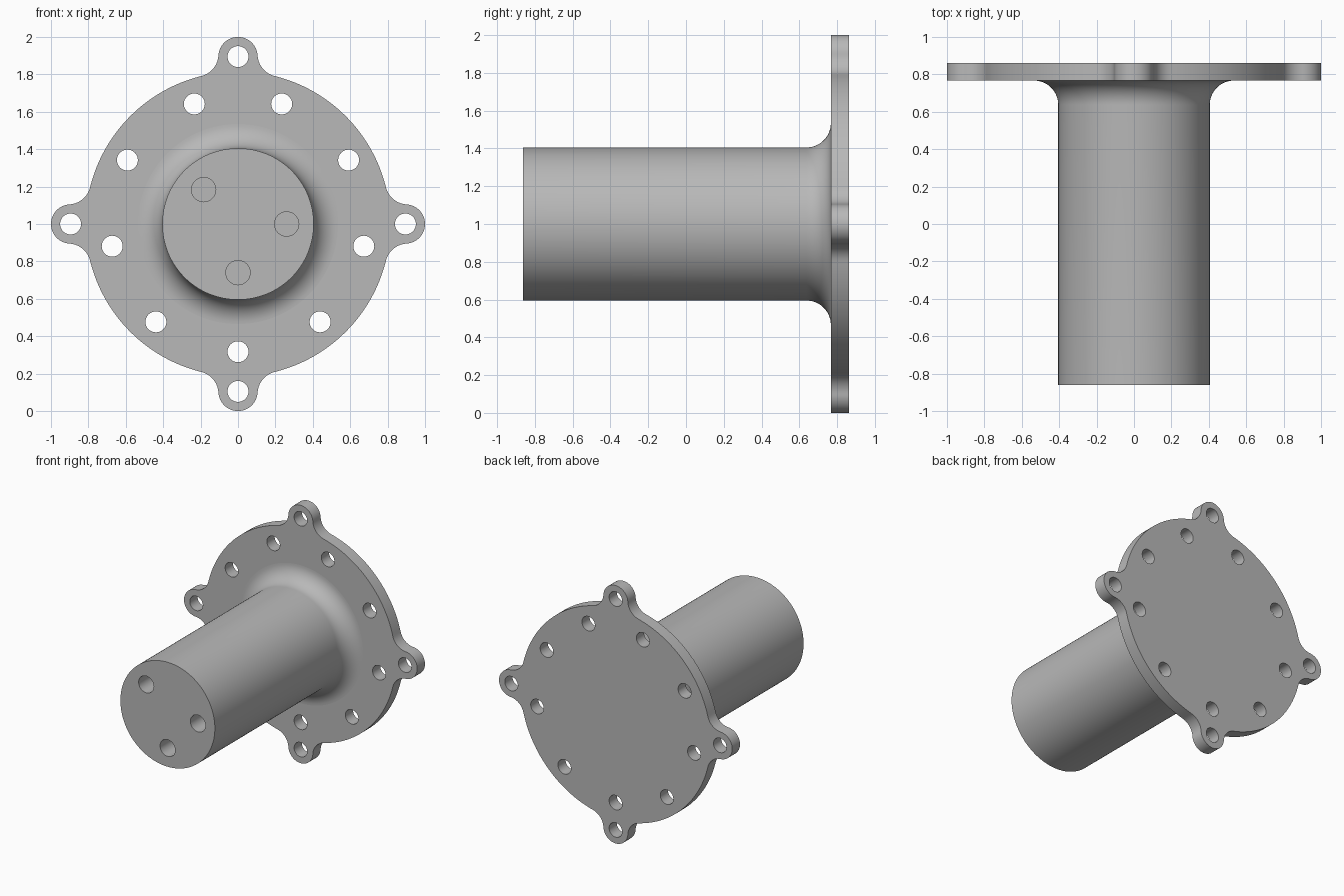
import bpy, bmesh, math
from mathutils import Vector, Matrix

cube = bpy.data.objects.get("Cube")
if cube:
    bpy.data.objects.remove(cube, do_unlink=True)

FRONT, FLANGE, BACK = -0.862, 0.767, 0.862   # depth stations along y
AXIS_Z = 1.0
DISC_R, EAR_AT, EAR_R, BLEND_R = 0.815, 0.895, 0.105, 0.12
TUBE_R, ROOT_R = 0.405, 0.13

steel = bpy.data.materials.new("steel grey")
steel.use_nodes = True
steel.diffuse_color = (0.48, 0.48, 0.48, 1)
steel.node_tree.nodes["Principled BSDF"].inputs["Base Color"].default_value = steel.diffuse_color


def make_object(name, bm):
    bmesh.ops.recalc_face_normals(bm, faces=bm.faces)
    mesh = bpy.data.meshes.new(name)
    bm.to_mesh(mesh)
    bm.free()
    mesh.materials.append(steel)
    obj = bpy.data.objects.new(name, mesh)
    bpy.context.collection.objects.link(obj)
    return obj


def arc(cx, cy, r, a0, a1, n):
    return [Vector((cx + r * math.cos(a0 + (a1 - a0) * i / n),
                    cy + r * math.sin(a0 + (a1 - a0) * i / n))) for i in range(n + 1)]


def polar(r, degrees):
    a = math.radians(degrees)
    return r * math.cos(a), r * math.sin(a)


def drill(target, centres, r, y0, y1):
    """Cut round holes along y, then smooth the part."""
    bm = bmesh.new()
    for x, z in centres:
        place = Matrix.Translation((x, (y0 + y1) / 2, AXIS_Z + z)) @ Matrix.Rotation(math.pi / 2, 4, 'X')
        bmesh.ops.create_cone(bm, cap_ends=True, segments=40, radius1=r, radius2=r,
                              depth=y1 - y0, matrix=place)
    cutter = make_object("hole_cutter", bm)
    cutter.hide_render = True
    mod = target.modifiers.new("holes", 'BOOLEAN')
    mod.operation, mod.solver, mod.object = 'DIFFERENCE', 'EXACT', cutter
    bpy.ops.object.select_all(action='DESELECT')
    target.select_set(True)
    bpy.context.view_layer.objects.active = target
    bpy.ops.object.modifier_apply(modifier=mod.name)
    bpy.data.objects.remove(cutter, do_unlink=True)
    bpy.ops.object.shade_smooth_by_angle(angle=math.radians(30))


# Flange outline: one quarter (ear, blends, rim), repeated four times
reach, ear_reach = DISC_R + BLEND_R, EAR_R + BLEND_R
turn = math.acos((reach**2 + EAR_AT**2 - ear_reach**2) / (2 * reach * EAR_AT))
bx, by = reach * math.cos(turn), reach * math.sin(turn)
contact = math.atan2(by, bx - EAR_AT)
quarter = arc(EAR_AT, 0, EAR_R, -contact, contact, 32)
quarter += arc(bx, by, BLEND_R, contact + math.pi, turn + math.pi, 12)[1:] \
    if contact < turn else arc(bx, by, BLEND_R, contact - math.pi, turn - math.pi, 12)[1:]
quarter += arc(0, 0, DISC_R, turn, math.pi / 2 - turn, 32)[1:]
quarter += [Vector((p.y, p.x)) for p in
            reversed(arc(bx, by, BLEND_R, contact - math.pi, turn - math.pi, 12)[1:-1])]

bm = bmesh.new()
ring = []
for k in range(4):
    for p in quarter:
        q = Matrix.Rotation(k * math.pi / 2, 2) @ p
        ring.append(bm.verts.new((q.x, FLANGE, AXIS_Z + q.y)))
face = bm.faces.new(ring)
extruded = bmesh.ops.extrude_face_region(bm, geom=[face], use_keep_orig=True)
moved = [v for v in extruded["geom"] if isinstance(v, bmesh.types.BMVert)]
bmesh.ops.translate(bm, verts=moved, vec=(0, BACK - FLANGE, 0))
flange = make_object("mounting_flange", bm)
holes = [polar(EAR_AT, 90 * k) for k in range(4)]
holes += [polar(0.683, 40 * k - 90) for k in range(9)]
drill(flange, holes, 0.056, FLANGE - 0.1, BACK + 0.1)

# Shaft: turned profile flaring into the flange
SEGMENTS = 128
root = arc(TUBE_R + ROOT_R, FLANGE - ROOT_R, ROOT_R, math.pi, math.pi / 2, 14)
profile = [Vector((TUBE_R, FRONT))] + root + [Vector((TUBE_R + ROOT_R, FLANGE + 0.03))]
bm = bmesh.new()
rings = [[bm.verts.new((x, p.y, AXIS_Z + z)) for x, z in
          (polar(p.x, 360 * i / SEGMENTS) for i in range(SEGMENTS))] for p in profile]
for a, b in zip(rings, rings[1:]):
    for i in range(SEGMENTS):
        j = (i + 1) % SEGMENTS
        bm.faces.new((a[i], a[j], b[j], b[i]))
bm.faces.new(rings[0])
bm.faces.new(rings[-1])
shaft = make_object("shaft", bm)
drill(shaft, [polar(0.26, a) for a in (-90, 0, 135)], 0.065, FRONT - 0.1, FRONT + 0.25)
